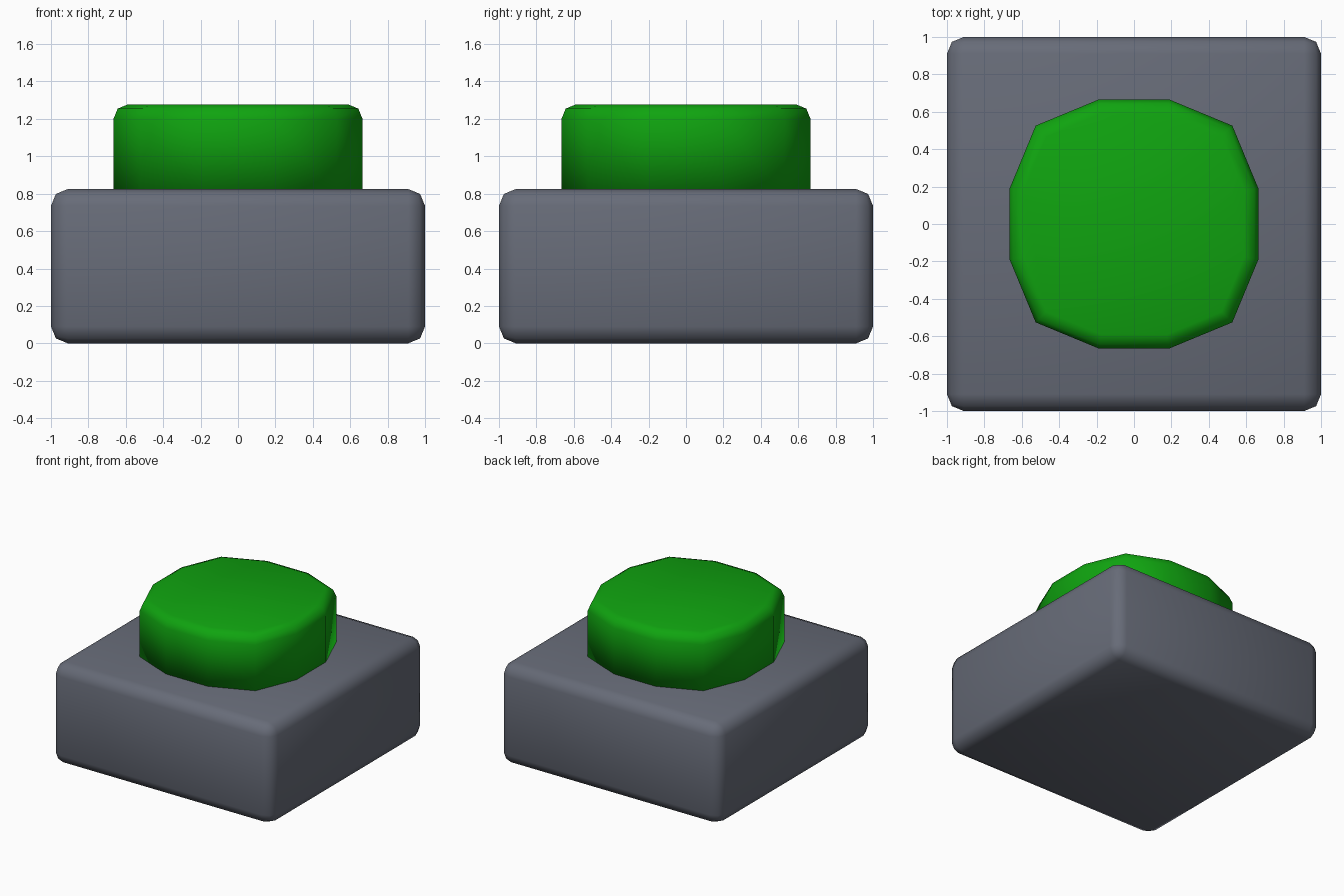
import bpy, bmesh
from mathutils import Matrix

if "Cube" in bpy.data.objects:
    bpy.data.objects.remove(bpy.data.objects["Cube"])


def material(name, rgb):
    m = bpy.data.materials.new(name)
    m.diffuse_color = (*rgb, 1.0)
    m.use_nodes = True
    m.node_tree.nodes["Principled BSDF"].inputs["Base Color"].default_value = m.diffuse_color
    return m


def block(name, width, z0, z1, mat, steps):
    """Square block; each step is (edge test, bevel width), applied in order."""
    bm = bmesh.new()
    bmesh.ops.create_cube(bm, size=1.0, matrix=Matrix.Translation((0, 0, (z0 + z1) / 2))
                          @ Matrix.Diagonal((width, width, z1 - z0, 1)))
    for test, size in steps:
        edges = [e for e in bm.edges if test(e)]
        bmesh.ops.bevel(bm, geom=edges, offset=size, offset_type='OFFSET',
                        segments=2, profile=0.5, affect='EDGES')
    bmesh.ops.recalc_face_normals(bm, faces=bm.faces[:])
    for f in bm.faces:
        f.smooth = True
    me = bpy.data.meshes.new(name)
    bm.to_mesh(me)
    bm.free()
    me.materials.append(mat)
    ob = bpy.data.objects.new(name, me)
    bpy.context.collection.objects.link(ob)
    return ob


def vertical(e):
    return abs(e.verts[0].co.z - e.verts[1].co.z) > 0.1


TOP = 1.277


def top_rim(e):
    return all(abs(v.co.z - TOP) < 1e-4 for v in e.verts)


grey = material("slate_grey", (0.135, 0.148, 0.187))
green = material("button_green", (0.005, 0.37, 0.005))

# Housing with every edge rounded
block("base", 2.0, 0.0, 0.825, grey, [(lambda e: True, 0.09)])

# Push button: twelve-sided cap with a rounded top rim, set into the base
block("button", 1.33, 0.79, TOP, green, [(vertical, 0.475), (top_rim, 0.075)])
